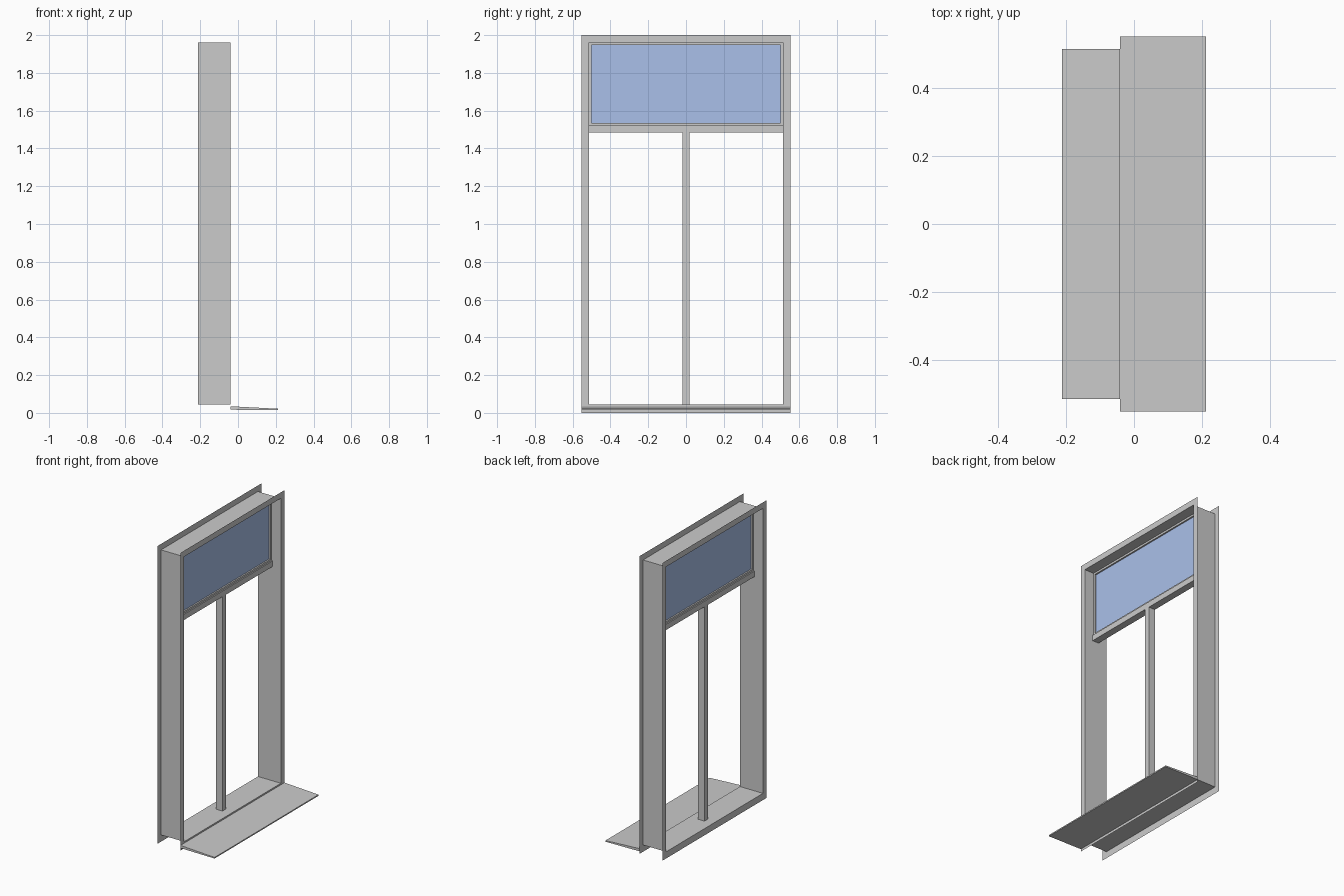
import bpy, bmesh

if "Cube" in bpy.data.objects:
    bpy.data.objects.remove(bpy.data.objects["Cube"])

X0, X1 = -0.212, -0.041          # wall faces of the frame
XM = (X0 + X1) / 2               # middle plane of the glazing
W, H = 0.552, 2.0                # outer half width, height
IW, IB, IT = 0.514, 0.045, 1.96  # inner half width, bottom, top


def make(name, verts, faces):
    bm = bmesh.new()
    vs = [bm.verts.new(v) for v in verts]
    for f in faces:
        bm.faces.new([vs[i] for i in f])
    bmesh.ops.recalc_face_normals(bm, faces=bm.faces)
    me = bpy.data.meshes.new(name)
    bm.to_mesh(me)
    bm.free()
    ob = bpy.data.objects.new(name, me)
    bpy.context.collection.objects.link(ob)
    return ob


def box(name, x, y, z):
    verts = [(a, b, c) for a in x for b in y for c in z]
    return make(name, verts, [(0, 1, 3, 2), (4, 6, 7, 5), (0, 4, 5, 1),
                              (2, 3, 7, 6), (0, 2, 6, 4), (1, 5, 7, 3)])


def ring(x, w, b, t):
    return [(x, -w, b), (x, w, b), (x, w, t), (x, -w, t)]


def loft(name, rings, closed=False):
    # bridge successive rectangles with quads
    verts = [v for r in rings for v in r]
    n = len(rings)
    faces = []
    for k in range(n if closed else n - 1):
        m = (k + 1) % n
        for i in range(4):
            j = (i + 1) % 4
            faces.append((4*k + i, 4*k + j, 4*m + j, 4*m + i))
    return make(name, verts, faces)


# Folded sheet frame: flange, lining, flange
loft("window_frame", [ring(X0, W, 0, H), ring(X0, IW, IB, IT),
                      ring(X1, IW, IB, IT), ring(X1, W, 0, H)])

# Transom and mullion bars
bar = (XM - 0.024, XM + 0.024)
box("transom", bar, (-IW, IW), (1.485, 1.523))
box("mullion", bar, (-0.018, 0.018), (IB, 1.485))

# Upper sash around the glass
a, b = XM - 0.016, XM + 0.016
loft("upper_sash", [ring(a, IW, 1.523, IT), ring(a, 0.501, 1.536, 1.947),
                    ring(b, 0.501, 1.536, 1.947), ring(b, IW, 1.523, IT)], True)

# Glass pane
glass = box("glass_pane", (XM - 0.006, XM + 0.006), (-0.501, 0.501), (1.536, 1.947))
mat = bpy.data.materials.new("blue_glass")
mat.diffuse_color = (0.4, 0.53, 0.82, 1)
mat.use_nodes = True
mat.node_tree.nodes["Principled BSDF"].inputs["Base Color"].default_value = mat.diffuse_color
glass.data.materials.append(mat)

# Sloping outer sill
prof = [(X1, 0.017), (0.212, 0.014), (0.212, 0.022), (X1, 0.035)]
make("outer_sill", [(x, y, z) for y in (-W, W) for x, z in prof],
     [(0, 1, 2, 3), (4, 7, 6, 5)] +
     [(i, (i + 1) % 4, (i + 1) % 4 + 4, i + 4) for i in range(4)])
